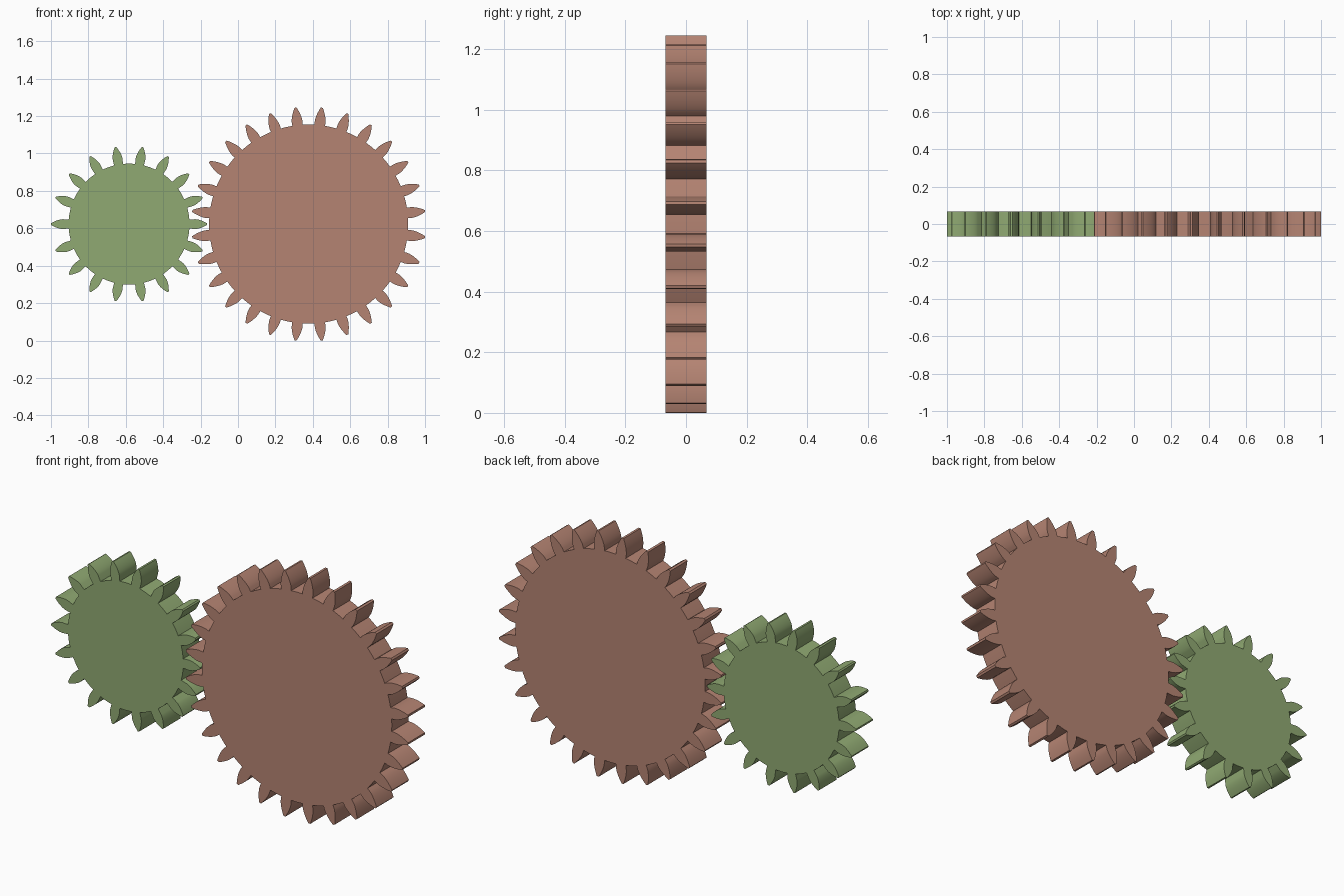
import bpy, bmesh
from math import pi, cos, sin, acos, tan, radians

if "Cube" in bpy.data.objects:
    bpy.data.objects.remove(bpy.data.objects["Cube"])

M = 0.04175          # gear module
DEPTH = 0.136
ALPHA = radians(20)
BACKLASH = 0.020
ZC = 0.6225


def inv(a):
    return tan(a) - a


def gear(name, teeth, cx, phase, color):
    pitch, tip, root = teeth * M / 2, (teeth / 2 + 1) * M, (teeth / 2 - 1.25) * M
    base = pitch * cos(ALPHA)

    # half angle of a tooth at radius r (involute flank, radial below base circle)
    def half(r):
        a = acos(min(1, base / r))
        h = pi / (2 * teeth) + inv(ALPHA) - inv(a)
        return h - BACKLASH / 2 / max(r, base)

    start = max(base, root)
    flank = [(root, half(root))] + [(start + (tip - start) * i / 8, 0) for i in range(9)]
    flank = [(r, half(r)) for r, _ in flank]
    step = 2 * pi / teeth
    outline = []
    for k in range(teeth):
        c = phase + k * step
        outline += [(r, c - h) for r, h in flank]
        outline += [(r, c + h) for r, h in reversed(flank)]
        outline.append((root, c + step / 2))

    # extrude the outline along y
    bm = bmesh.new()
    face = bm.faces.new([bm.verts.new((r * cos(a), -DEPTH / 2, r * sin(a))) for r, a in outline])
    ext = bmesh.ops.extrude_face_region(bm, geom=[face], use_keep_orig=True)
    bmesh.ops.translate(bm, vec=(0, DEPTH, 0),
                        verts=[g for g in ext["geom"] if isinstance(g, bmesh.types.BMVert)])
    bmesh.ops.recalc_face_normals(bm, faces=bm.faces)
    me = bpy.data.meshes.new(name)
    bm.to_mesh(me)
    bm.free()
    ob = bpy.data.objects.new(name, me)
    ob.location = (cx, 0, ZC)
    bpy.context.collection.objects.link(ob)
    mat = bpy.data.materials.new(name + "_paint")
    mat.diffuse_color = color
    mat.use_nodes = True
    mat.node_tree.nodes["Principled BSDF"].inputs["Base Color"].default_value = mat.diffuse_color
    me.materials.append(mat)
    bpy.ops.object.select_all(action='DESELECT')
    ob.select_set(True)
    bpy.context.view_layer.objects.active = ob
    bpy.ops.object.shade_smooth_by_angle(angle=radians(30))


# pinion and wheel in mesh
gear("small_gear", 18, -0.5825, 0, (0.28, 0.40, 0.17, 1))
gear("large_gear", 28, 0.3777, pi / 28, (0.46, 0.23, 0.17, 1))
